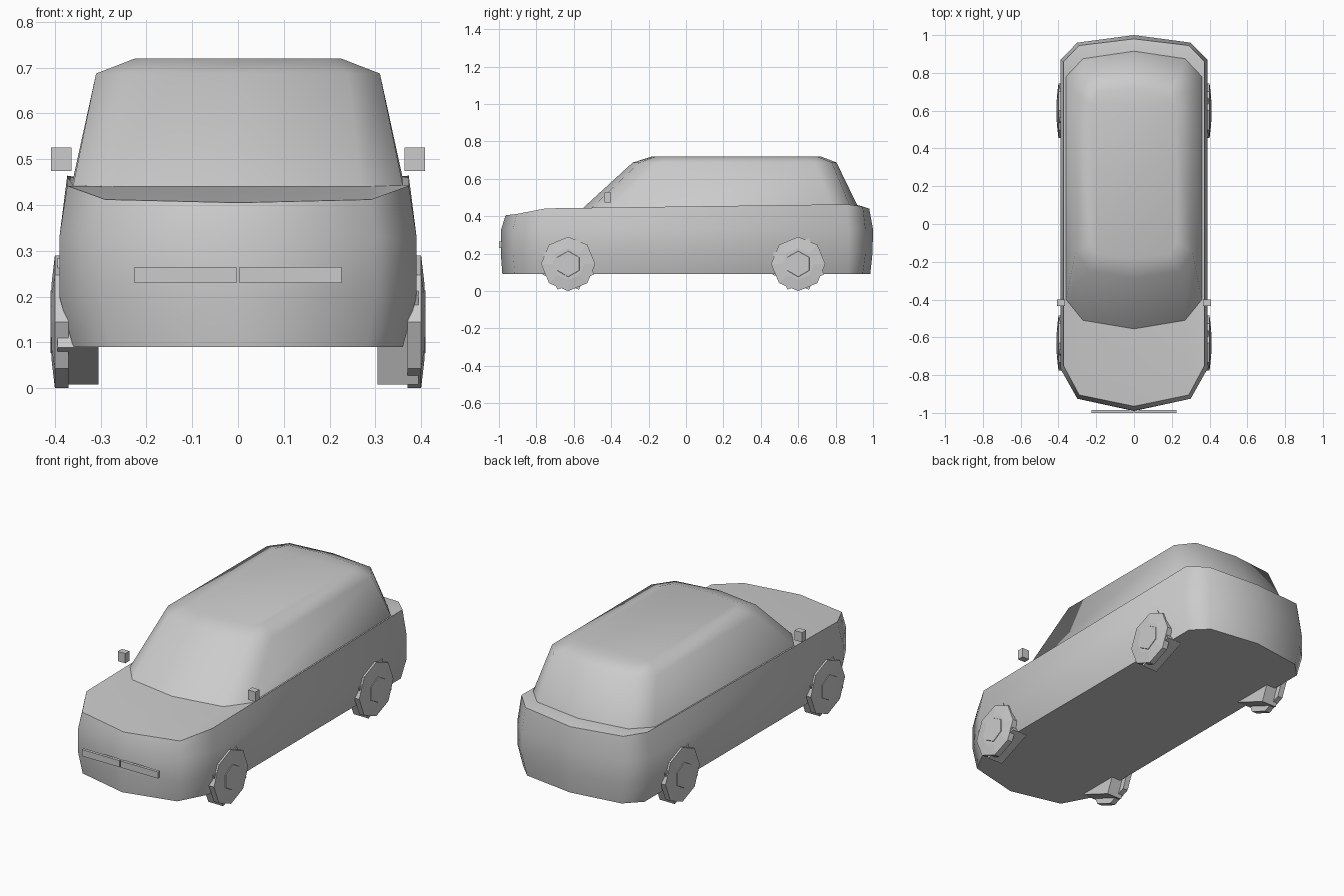
import bpy
import bmesh
import math

cube = bpy.data.objects.get("Cube")
if cube:
    bpy.data.objects.remove(cube, do_unlink=True)

grey = bpy.data.materials.new("plain_grey")
grey.use_nodes = True
grey.diffuse_color = (0.6, 0.6, 0.6, 1)
grey.node_tree.nodes["Principled BSDF"].inputs["Base Color"].default_value = (0.6, 0.6, 0.6, 1)


def loft(name, rings, smooth_angle=None):
    """Skin a stack of equal-length closed rings and cap both ends."""
    bm = bmesh.new()
    rows = [[bm.verts.new(p) for p in ring] for ring in rings]
    for low, high in zip(rows, rows[1:]):
        for i in range(len(low)):
            j = (i + 1) % len(low)
            bm.faces.new((low[i], low[j], high[j], high[i]))
    bm.faces.new(rows[0][::-1])
    bm.faces.new(rows[-1])
    bmesh.ops.recalc_face_normals(bm, faces=bm.faces)
    mesh = bpy.data.meshes.new(name)
    bm.to_mesh(mesh)
    bm.free()
    mesh.materials.append(grey)
    obj = bpy.data.objects.new(name, mesh)
    bpy.context.collection.objects.link(obj)
    if smooth_angle:
        bpy.ops.object.select_all(action="DESELECT")
        obj.select_set(True)
        bpy.context.view_layer.objects.active = obj
        bpy.ops.object.shade_smooth_by_angle(angle=math.radians(smooth_angle))
    return obj


def outline(width, corner, front, rear, heights):
    """Plan outline from nose to tail; front and rear hold tip, corner and side y."""
    xs = (0, corner, width, width, corner, 0)
    half = list(zip(xs, front + rear, heights))
    return half + [(-x, y, z) for x, y, z in half[-2:0:-1]]


def disc(x, cy, cz, radius, sides, turn=0):
    angles = [turn + math.tau * i / sides for i in range(sides)]
    return [(x, cy + radius * math.sin(a), cz + radius * math.cos(a)) for a in angles]


def box(name, x0, x1, y0, y1, z0, z1):
    return loft(name, [[(x0, y0, z), (x1, y0, z), (x1, y1, z), (x0, y1, z)] for z in (z0, z1)])


# Lower body: sill, bulging flanks, belt line, then the bonnet and tail ledge
belt_seat = outline(0.36, 0.27, (-0.555, -0.51, -0.40), (0.78, 0.875, 0.915),
                    (0.44, 0.44, 0.443, 0.458, 0.46, 0.46))
loft("body", [
    outline(0.36, 0.28, (-0.982, -0.915, -0.765), (0.865, 0.945, 0.985), (0.09,) * 6),
    outline(0.39, 0.30, (-0.99, -0.925, -0.765), (0.87, 0.96, 0.997), (0.20,) * 6),
    outline(0.39, 0.30, (-0.988, -0.925, -0.765), (0.87, 0.96, 1.0), (0.33,) * 6),
    outline(0.373, 0.29, (-0.965, -0.905, -0.75), (0.86, 0.945, 0.98),
            (0.405, 0.412, 0.442, 0.464, 0.452, 0.44)),
    belt_seat,
], 53)

# Cabin: windows lean in to the roof edge, then the chamfered roof
loft("cabin", [
    belt_seat,
    outline(0.31, 0.24, (-0.285, -0.25, -0.15), (0.69, 0.78, 0.805), (0.687,) * 6),
    outline(0.225, 0.19, (-0.18, -0.16, -0.10), (0.63, 0.70, 0.72), (0.72,) * 6),
], 53)

# Wheels: square inner block, eight-sided tyre face, six-sided hub
for side, side_name in ((1, "left"), (-1, "right")):
    for end, cy in (("front", -0.63), ("rear", 0.60)):
        label = f"{end}_{side_name}"
        tilt = side * math.radians(22.5)
        loft(f"{label}_wheel_block",
             [disc(side * x, cy, 0.146, 0.15, 4, tilt) for x in (0.305, 0.394)])
        loft(f"{label}_tyre",
             [disc(side * x, cy, 0.145, r, 8)
              for x, r in ((0.37, 0.145), (0.40, 0.145), (0.407, 0.085))])
        loft(f"{label}_hub",
             [disc(side * x, cy, 0.145, r, 6) for x, r in ((0.39, 0.078), (0.41, 0.068))])

    # Door mirror and half of the front light bar
    box(f"{side_name}_mirror", side * 0.364, side * 0.408, -0.435, -0.40, 0.474, 0.526)
    box(f"{side_name}_light_bar", side * 0.003, side * 0.226, -1.0, -0.984, 0.23, 0.265)
